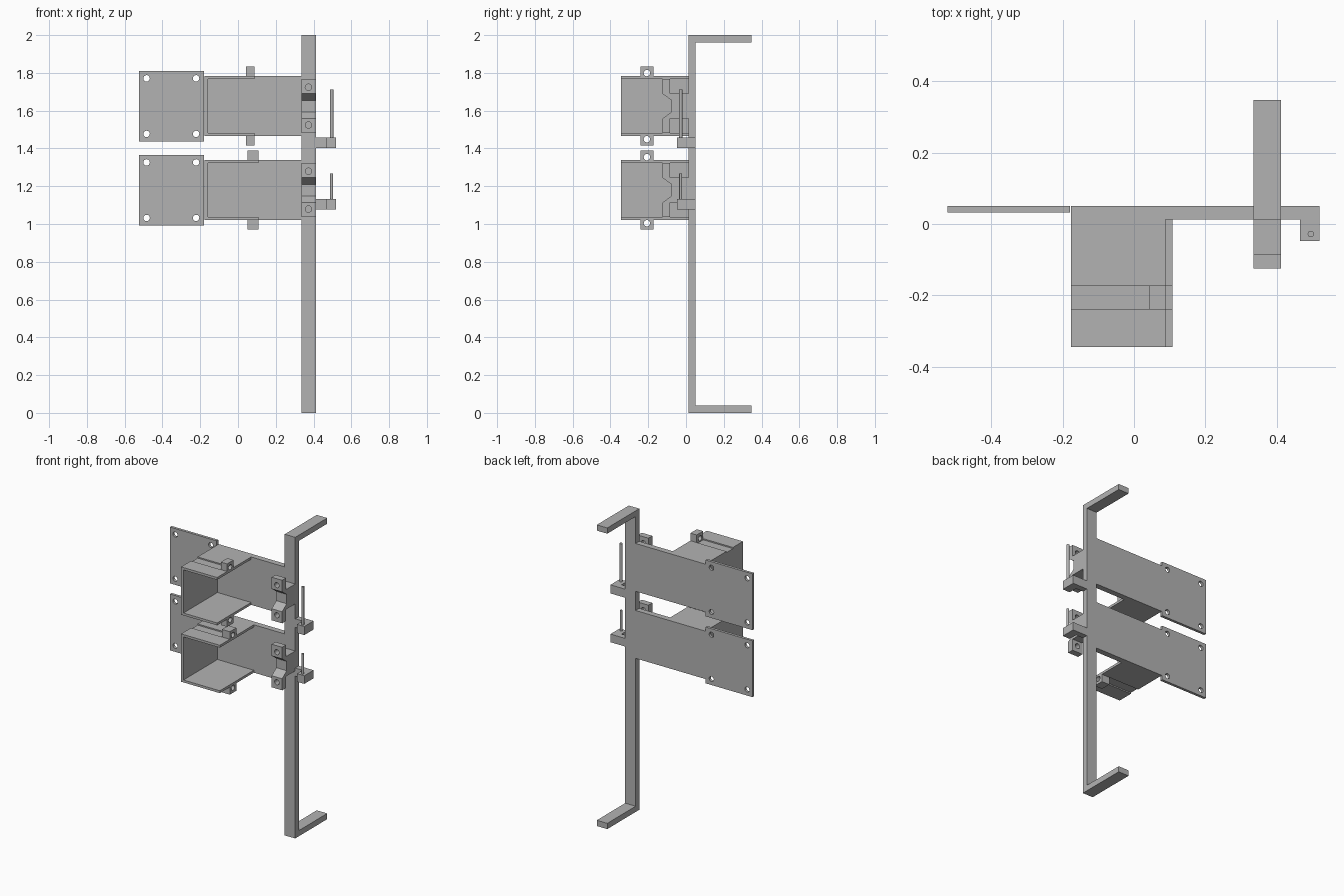
import bpy, bmesh
from mathutils import Matrix, Vector

cube = bpy.data.objects.get("Cube")
if cube:
    bpy.data.objects.remove(cube, do_unlink=True)

grey = bpy.data.materials.new("plain grey")
grey.use_nodes = True
grey.diffuse_color = (0.45, 0.45, 0.45, 1)
grey.node_tree.nodes["Principled BSDF"].inputs["Base Color"].default_value = (0.45, 0.45, 0.45, 1)


def finish(name, bm):
    bmesh.ops.recalc_face_normals(bm, faces=bm.faces)
    mesh = bpy.data.meshes.new(name)
    bm.to_mesh(mesh)
    bm.free()
    mesh.materials.append(grey)
    obj = bpy.data.objects.new(name, mesh)
    bpy.context.collection.objects.link(obj)
    return obj


def box(name, x, y, z):
    """Box from (low, high) ranges on each axis."""
    bm = bmesh.new()
    bmesh.ops.create_cube(bm, size=1)
    for v in bm.verts:
        v.co = [(r[0] + r[1]) / 2 + c * (r[1] - r[0]) for c, r in zip(v.co, (x, y, z))]
    return finish(name, bm)


def prism(name, outline, axis, low, high):
    """Extrude an outline of the two other axes along x, y or z."""
    bm = bmesh.new()
    verts = []
    for point in outline:
        co = list(point)
        co.insert(axis, low)
        verts.append(bm.verts.new(co))
    face = bm.faces.new(verts)
    new = bmesh.ops.extrude_face_region(bm, geom=[face])["geom"]
    shift = Vector((0, 0, 0))
    shift[axis] = high - low
    bmesh.ops.translate(bm, vec=shift, verts=[g for g in new if isinstance(g, bmesh.types.BMVert)])
    return finish(name, bm)


def rod(name, centre, axis, radius, length):
    bm = bmesh.new()
    turn = Vector((0, 0, 1)).rotation_difference(Vector(axis)).to_matrix().to_4x4()
    bmesh.ops.create_cone(bm, cap_ends=True, segments=24, radius1=radius, radius2=radius,
                          depth=length, matrix=Matrix.Translation(centre) @ turn)
    return finish(name, bm)


def cut(obj, cutters):
    """Subtract each cutter and discard it."""
    bpy.context.view_layer.objects.active = obj
    for cutter in cutters:
        mod = obj.modifiers.new("hole", 'BOOLEAN')
        mod.operation = 'DIFFERENCE'
        mod.solver = 'EXACT'
        mod.object = cutter
        bpy.ops.object.modifier_apply(modifier=mod.name)
        bpy.data.objects.remove(cutter, do_unlink=True)


BACK, FACE = 0.05, 0.012      # rear and front planes of the flat parts
POST = (0.335, 0.412)
LEFT = -0.177
HOLE = 0.017
X, Y, Z = (1, 0, 0), (0, 1, 0), (0, 0, 1)

# Upright post with its two rearward feet
prism("post", [(FACE, 0), (0.348, 0), (0.348, 0.038), (BACK, 0.038),
               (BACK, 1.962), (0.348, 1.962), (0.348, 2), (FACE, 2)], 0, *POST)


def bracket(level, c, box_end, tab_start, block, pin_top, pin_radius):
    # Arm and mounting plate
    box(level + "_arm", (LEFT, POST[0]), (FACE, BACK), (c - 0.159, c + 0.159))
    plate = box(level + "_mounting_plate", (-0.523, -0.18), (0.032, BACK), (c - 0.187, c + 0.187))
    cut(plate, [rod("cutter", (x, 0.04, c + s * 0.147), Y, HOLE, 0.1)
                for x in (-0.484, -0.222) for s in (-1, 1)])

    # Holder: a channel open to the front and to one end
    holder = prism(level + "_holder",
                   [(LEFT, c - 0.159), (box_end, c - 0.159), (box_end, c - 0.143), (-0.159, c - 0.143),
                    (-0.159, c + 0.143), (box_end, c + 0.143), (box_end, c + 0.159), (LEFT, c + 0.159)],
                   1, -0.345, FACE)
    cut(holder, [box("cutter", (-0.3, 0.3), (-0.24, -0.172),
                     sorted((c + s * 0.151, c + s * 0.2))) for s in (-1, 1)])

    for s, side in ((1, "top"), (-1, "bottom")):
        # Pierced tab seated in the groove
        tab = box(f"{level}_{side}_tab", (tab_start, box_end), (-0.24, -0.172),
                  sorted((c + s * 0.145, c + s * 0.209)))
        cut(tab, [rod("cutter", (tab_start, -0.207, c + s * 0.175), X, HOLE, 0.3)])

    # Cleat: stem on the post flaring into two pierced ears
    half = [(FACE, 0.066), (-0.084, 0.066), (-0.084, 0.143),
            (-0.125, 0.143), (-0.125, 0.066), (-0.077, 0.031)]
    outline = [(y, c + z) for y, z in half] + [(y, c - z) for y, z in reversed(half)]
    cleat = prism(level + "_cleat", outline, 0, *POST)
    cut(cleat, [rod("cutter", (0.373, -0.105, c + s * 0.1), Y, HOLE, 0.08) for s in (-1, 1)])

    # Pin support and its upright pin
    prism(level + "_pin_support", [(POST[1], BACK), (0.52, BACK), (0.52, -0.047),
                                   (0.466, -0.047), (0.466, FACE), (POST[1], FACE)], 2, *block)
    low = block[0]
    rod(level + "_pin", (0.496, -0.028, (low + pin_top) / 2), Z, pin_radius, pin_top - low)


bracket("upper", 1.624, 0.088, 0.042, (1.402, 1.459), 1.712, 0.009)
bracket("lower", 1.179, 0.108, 0.05, (1.078, 1.132), 1.267, 0.008)
